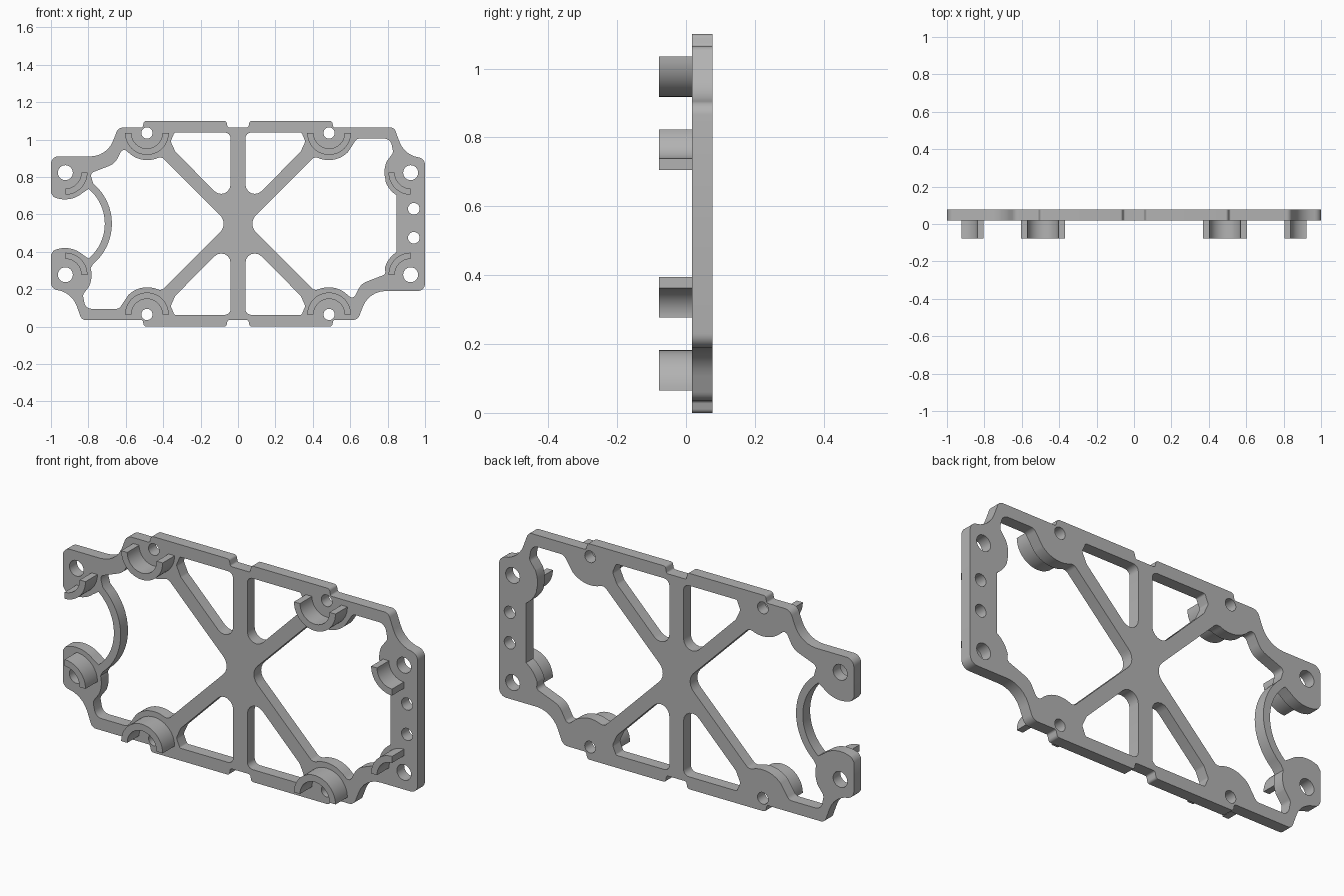
import bpy, bmesh
from math import cos, sin, tan, pi, radians
from mathutils import Vector, Matrix

cube = bpy.data.objects.get("Cube")
if cube:
    bpy.data.objects.remove(cube, do_unlink=True)

MID = 0.55                      # height of the plate centre
PLATE_Y = (0.018, 0.077)
BOSS_Y = (-0.078, 0.02)

grey = bpy.data.materials.new("plain grey")
grey.use_nodes = True
grey.diffuse_color = (0.45, 0.45, 0.45, 1)
grey.node_tree.nodes["Principled BSDF"].inputs["Base Color"].default_value = grey.diffuse_color


def arc(x, z, r, a0, a1, n=16):
    """Points on an arc, as corners without rounding."""
    angles = [radians(a0 + (a1 - a0) * i / n) for i in range(n + 1)]
    return [(x + r * cos(a), z + r * sin(a), 0) for a in angles]


def turn(path):
    """Half turn about the plate centre."""
    return [(-x, 2 * MID - z, r) for x, z, r in path]


def fillet(path, n=6):
    """Round every corner (x, z, radius) of a closed path."""
    out = []
    for i, (x, z, r) in enumerate(path):
        p = Vector((x, z))
        if r == 0:
            out.append(p)
            continue
        a = (Vector(path[i - 1][:2]) - p).normalized()
        b = (Vector(path[(i + 1) % len(path)][:2]) - p).normalized()
        half = a.angle(b) / 2
        centre = p + (a + b).normalized() * (r / sin(half))
        start = p + a * (r / tan(half)) - centre
        end = p + b * (r / tan(half)) - centre
        sweep = end.angle_signed(start)
        for k in range(n + 1):
            out.append(centre + Matrix.Rotation(sweep * k / n, 2) @ start)
    return out


def slab(name, loops, y0, y1):
    """Extrude an outline with holes between two depths."""
    curve = bpy.data.curves.new(name, "CURVE")
    curve.dimensions = "2D"
    curve.fill_mode = "BOTH"
    curve.extrude = (y1 - y0) / 2
    for loop in loops:
        pts = fillet(loop)
        spline = curve.splines.new("POLY")
        spline.points.add(len(pts) - 1)
        for point, p in zip(spline.points, pts):
            point.co = (p.x, p.y, 0, 1)
        spline.use_cyclic_u = True
    temp = bpy.data.objects.new(name + "_curve", curve)
    bpy.context.collection.objects.link(temp)
    graph = bpy.context.evaluated_depsgraph_get()
    mesh = bpy.data.meshes.new_from_object(temp.evaluated_get(graph))
    bpy.data.objects.remove(temp, do_unlink=True)
    mesh.transform(Matrix.Translation((0, (y0 + y1) / 2, 0)) @ Matrix.Rotation(pi / 2, 4, "X"))
    bm = bmesh.new()
    bm.from_mesh(mesh)
    bmesh.ops.remove_doubles(bm, verts=bm.verts, dist=0.0002)
    bmesh.ops.recalc_face_normals(bm, faces=bm.faces)
    bm.to_mesh(mesh)
    bm.free()
    mesh.materials.clear()
    mesh.materials.append(grey)
    obj = bpy.data.objects.new(name, mesh)
    bpy.context.collection.objects.link(obj)
    bpy.ops.object.select_all(action="DESELECT")
    obj.select_set(True)
    bpy.context.view_layer.objects.active = obj
    bpy.ops.object.shade_smooth_by_angle(angle=radians(35))
    return obj


# Outer edge: two corners, repeated by a half turn, and the open mouth on one end
top_corner = [(-0.055, 1.065, 0.01), (-0.063, 1.1, 0.012), (-0.502, 1.1, 0.015),
              (-0.51, 1.065, 0.01), (-0.64, 1.065, 0.04), (-0.70, 0.91, 0.13),
              (-1, 0.91, 0.04)]
low_corner = [(-1, 0.2, 0.04), (-0.89, 0.185, 0.13), (-0.835, 0.035, 0.03),
              (-0.51, 0.035, 0.01), (-0.502, 0, 0.015), (-0.063, 0, 0.012),
              (-0.055, 0.035, 0.01)]
mouth = ([(-1, 0.715, 0)] + arc(-0.925, 0.825, 0.145, -115, -50)
         + arc(-0.955, MID, 0.243, 50, -50)
         + arc(-0.925, 0.275, 0.145, 50, 115) + [(-1, 0.385, 0)])
outline = top_corner + mouth + low_corner + turn(top_corner) + turn(low_corner)

# Two large side windows
upper = ([(-0.05, MID, 0.065), (-0.405, 0.905, 0.03)]
         + arc(-0.485, 1.035, 0.145, -66, -135)
         + [(-0.615, 0.955, 0.02), (-0.66, 0.87, 0.08), (-0.79, 0.82, 0.02)])
lower = (arc(-0.925, 0.275, 0.142, 15, -25)
         + [(-0.83, 0.17, 0.03), (-0.815, 0.095, 0.04), (-0.635, 0.095, 0.03)]
         + arc(-0.485, 0.065, 0.145, 135, 66) + [(-0.405, 0.195, 0.03)])
ring_side = arc(-0.955, MID, 0.281, 50, -50)
bar_side = arc(0.925, 0.275, 0.145, 165, 122) + arc(0.925, 0.825, 0.145, 238, 200)
loops = [outline, upper + ring_side + lower, turn(upper) + bar_side + turn(lower)]

# Four small windows between the struts
small = [(-0.04, 1.037, 0.03), (-0.34, 1.037, 0.01), (-0.36, 0.99, 0.02),
         (-0.335, 0.935, 0.03), (-0.04, 0.638, 0.05)]
for sx in (1, -1):
    for sz in (1, -1):
        loops.append([(sx * x, MID + sz * (z - MID), r) for x, z, r in small])

# Screw holes
for sx in (1, -1):
    for sz in (1, -1):
        loops.append(arc(sx * 0.923, MID + sz * 0.273, 0.04, 0, 345, 23))
        loops.append(arc(sx * 0.487, MID + sz * 0.485, 0.03, 0, 345, 23))
for z in (0.63, 0.475):
    loops.append(arc(0.94, z, 0.031, 0, 345, 23))

slab("frame_plate", loops, *PLATE_Y)


# Curved collars standing on the front, opening outward
def collar(name, x, z, outer, inner, a0, a1):
    slab(name, [arc(x, z, outer, a0, a1, 24) + arc(x, z, inner, a1, a0, 24)], *BOSS_Y)


for side, sx in (("left", 1), ("right", -1)):
    for level, sz in (("upper", 1), ("lower", -1)):
        a = -90 * sz
        collar(f"{level}_{side}_half_collar", sx * 0.487, MID + sz * 0.485,
               0.117, 0.083, a - 90, a + 90)
        inward = 180 if sx > 0 else 0
        a1 = inward - 90 * sz * (1 if sx < 0 else -1)
        collar(f"{level}_{side}_quarter_collar", sx * 0.923, MID + sz * 0.273,
               0.118, 0.085, inward, a1)
